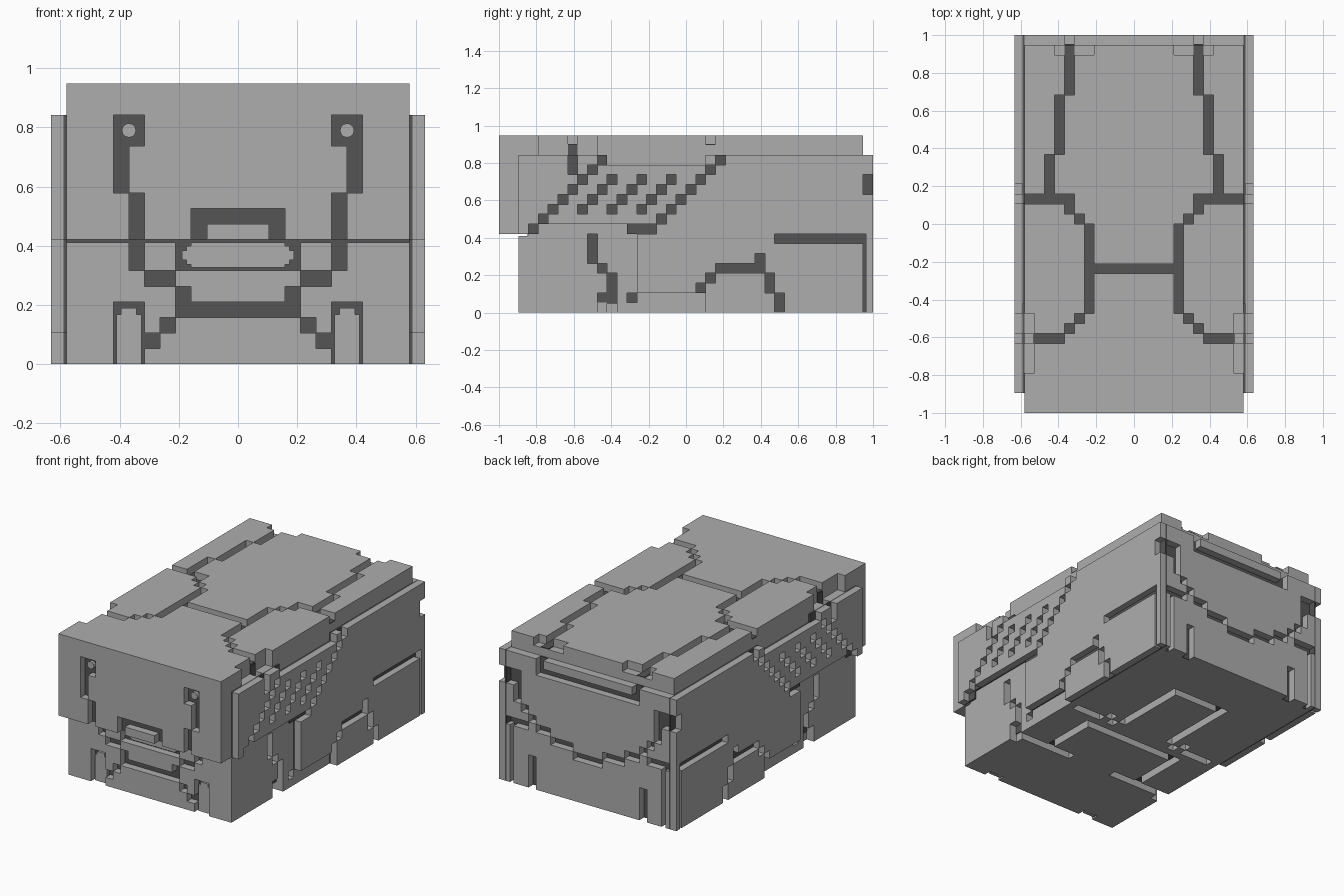
import bpy
import bmesh

UNIT = 1 / 19  # one block of the design grid

if "Cube" in bpy.data.objects:
    bpy.data.objects.remove(bpy.data.objects["Cube"], do_unlink=True)


def make_material(name, value):
    mat = bpy.data.materials.new(name)
    mat.use_nodes = True
    colour = (value, value, value, 1)
    mat.diffuse_color = colour
    mat.node_tree.nodes["Principled BSDF"].inputs["Base Color"].default_value = colour
    return mat


LIGHT = make_material("light grey", 0.42)
DARK = make_material("dark grey", 0.09)


# Placement of panel coordinates (across, up, depth)
def facing_y(u, v, d):
    return (u, d, v)


def facing_z(u, v, d):
    return (u, v, d)


def facing_right(u, v, d):
    return (-d, u, v)


def facing_left(u, v, d):
    return (d, u, v)


def mirrored(rects):
    return rects + [(-b, -a, c, d) for a, b, c, d in rects]


def stairs(u, v, count, du=1, dv=1):
    """Diagonal run of single blocks."""
    return [(u + i * du, u + i * du + 1, v + i * dv, v + i * dv + 1)
            for i in range(count)]


def inside(u, v, rects):
    return any(a < u < b and c < v < d for a, b, c, d in rects)


def panel(name, place, adds, cuts, near, far, mat=LIGHT):
    """Slab made of the added rectangles minus the cut rectangles."""
    us = sorted({u for r in adds + cuts for u in r[:2]})
    vs = sorted({v for r in adds + cuts for v in r[2:]})
    bm = bmesh.new()
    verts = {}

    def corner(u, v):
        if (u, v) not in verts:
            verts[u, v] = bm.verts.new([c * UNIT for c in place(u, v, near)])
        return verts[u, v]

    for a, b in zip(us, us[1:]):
        for c, d in zip(vs, vs[1:]):
            mu, mv = (a + b) / 2, (c + d) / 2
            if inside(mu, mv, adds) and not inside(mu, mv, cuts):
                bm.faces.new([corner(a, c), corner(b, c), corner(b, d), corner(a, d)])
    grown = bmesh.ops.extrude_face_region(bm, geom=bm.faces[:], use_keep_orig=True)
    for item in grown["geom"]:
        if isinstance(item, bmesh.types.BMVert):
            for axis, (p, q) in enumerate(zip(place(0, 0, near), place(0, 0, far))):
                item.co[axis] += (q - p) * UNIT
    bmesh.ops.recalc_face_normals(bm, faces=bm.faces[:])
    mesh = bpy.data.meshes.new(name)
    bm.to_mesh(mesh)
    bm.free()
    mesh.materials.append(mat)
    obj = bpy.data.objects.new(name, mesh)
    bpy.context.collection.objects.link(obj)
    return obj


def grooved(name, place, adds, grooves, notches, near, far):
    """Light slab with dark floors in its grooves."""
    panel(name, place, adds, grooves + notches, near, far)
    step = 0.1 if far > near else -0.1
    outside = [r for r in notches]
    panel(name + "_groove_floor", place, grooves, outside, near, near + step, DARK)


# Solid body and the block behind the face
panel("body", facing_z, [(-10, 10, -16, 18)], [], 1, 17)
panel("head_block", facing_z, [(-11, 11, -18, -16)], [], 8, 17)

# Upper face plate with eye channels and the brow over the mouth
face = mirrored([(6, 8, 14, 16), (7, 8, 11, 14), (6, 7, 8, 11),
                 (0, 2, 9, 10), (2, 3, 8, 10)])
grooved("face_plate", facing_y, [(-11, 11, 8, 18)], face, [], -18, -19)

# Lower face plate with mouth, jaw channels and leg slots
jaw = mirrored([(6, 7, 6, 8), (4, 6, 5, 6), (3, 4, 4, 5), (0, 4, 3, 4),
                (0, 4, 6, 8), (6, 8, 0, 4), (4, 11, 7.8, 8)]
               + stairs(4, 2, 2, 1, -1))
grooved("jaw_plate", facing_y, [(-11, 11, 0, 8)], jaw, [], -16, -17)
panel("mouth_inset", facing_y,
      mirrored([(0, 3.6, 6.7, 7.3), (0, 3.3, 6.4, 7.6), (0, 3, 6.2, 7.8)]),
      [], -16, -16.4)
panel("leg_insets", facing_y,
      mirrored([(6.2, 7.8, 0, 3.2), (6.5, 7.5, 0, 3.6)]), [], -16, -16.5)

# Round eye studs
for side, tag in ((1, "left"), (-1, "right")):
    bpy.ops.mesh.primitive_cylinder_add(
        vertices=12, radius=0.024, depth=0.03, rotation=(1.5708, 0, 0),
        location=(side * 7 * UNIT, -18.2 * UNIT, 15 * UNIT))
    stud = bpy.context.object
    stud.name = tag + "_eye_stud"
    stud.data.materials.append(LIGHT)

# Top plate
top = mirrored([(6, 7, 13, 18), (7, 8, 7, 13), (8, 9, 3, 7), (6, 11, 2, 3),
                (4, 5, -9, 0), (0, 4, -5, -4), (7, 11, -12, -11)]
               + stairs(5, 0, 2) + stairs(5, -10, 2, 1, -1))
top_notches = mirrored([(10, 11, -15, -9), (4, 6, 17, 18), (7, 8, 17, 18)])
grooved("top_plate", facing_z, [(-11, 11, -18, 18)], top, top_notches, 17, 18)

# Sides: inner skin, dark gasket and outer armour
skin_grooves = [(-10, -9, 5, 8), (-9, -8, 4, 5), (-8, -7, 2, 4), (-9, -7, 1, 2),
                (-6, -5, 1, 2), (-12, -11, 14, 17)]
skin_notches = [(-15, -12, 16, 17), (-11, -9, 16, 17), (-9, -7, 0, 1)]
armour = [(-17, 19, 8, 16), (-5, 19, 2, 8), (2, 19, 0, 2)]
vents = [cell for start in (-11, -8, -5) for cell in stairs(start, 10, 4)]
armour_grooves = (
    stairs(-16, 8, 8) + stairs(-3, 9, 7) + vents
    + [(-6, -3, 8, 9), (-12, -11, 14, 16), (9, 18, 7, 8), (18, 19, 12, 14),
       (18, 18.3, 0, 8), (2, 3, 3, 4), (1, 2, 2, 3), (3, 8, 4, 5), (7, 8, 5, 6),
       (8, 9, 2, 4), (9, 10, 0, 2)])
armour_notches = [(-15, -6, 8, 9), (-8, 2, 15, 16)]
for place, tag in ((facing_left, "left"), (facing_right, "right")):
    grooved(tag + "_side_skin", place, [(-16, 18, 0, 17)],
            skin_grooves, skin_notches, 10, 11)
    panel(tag + "_side_gasket", place, armour, armour_notches, 11, 11.2, DARK)
    panel(tag + "_side_armour", place, armour,
          armour_grooves + armour_notches, 11.2, 12)

# Back plate with U-shaped channel, top slot and corner posts
back = mirrored([(9, 11, 12, 14), (9, 10, 10, 12), (5, 7, 7, 8), (2, 5, 6, 7),
                 (0, 2, 5, 6), (0, 6, 14, 15), (6, 7, 14, 16), (7, 8, 0, 4),
                 (8, 11, 7, 8), (10, 10.5, 0, 7)] + stairs(7, 8, 2))
grooved("back_plate", facing_y, [(-11, 11, 0, 16)], back, [], 18, 19)

# Underside plates
under = mirrored([(3, 10, -8, -7), (0, 7, -1, 0), (3, 4, 2, 11), (0, 4, 11, 12),
                  (6, 7, -7, -1), (6, 10, 1, 2)] + stairs(4, 1, 2))
grooved("underside", facing_z, [(-10, 10, -16, 18)], under, [], 1, 0)
